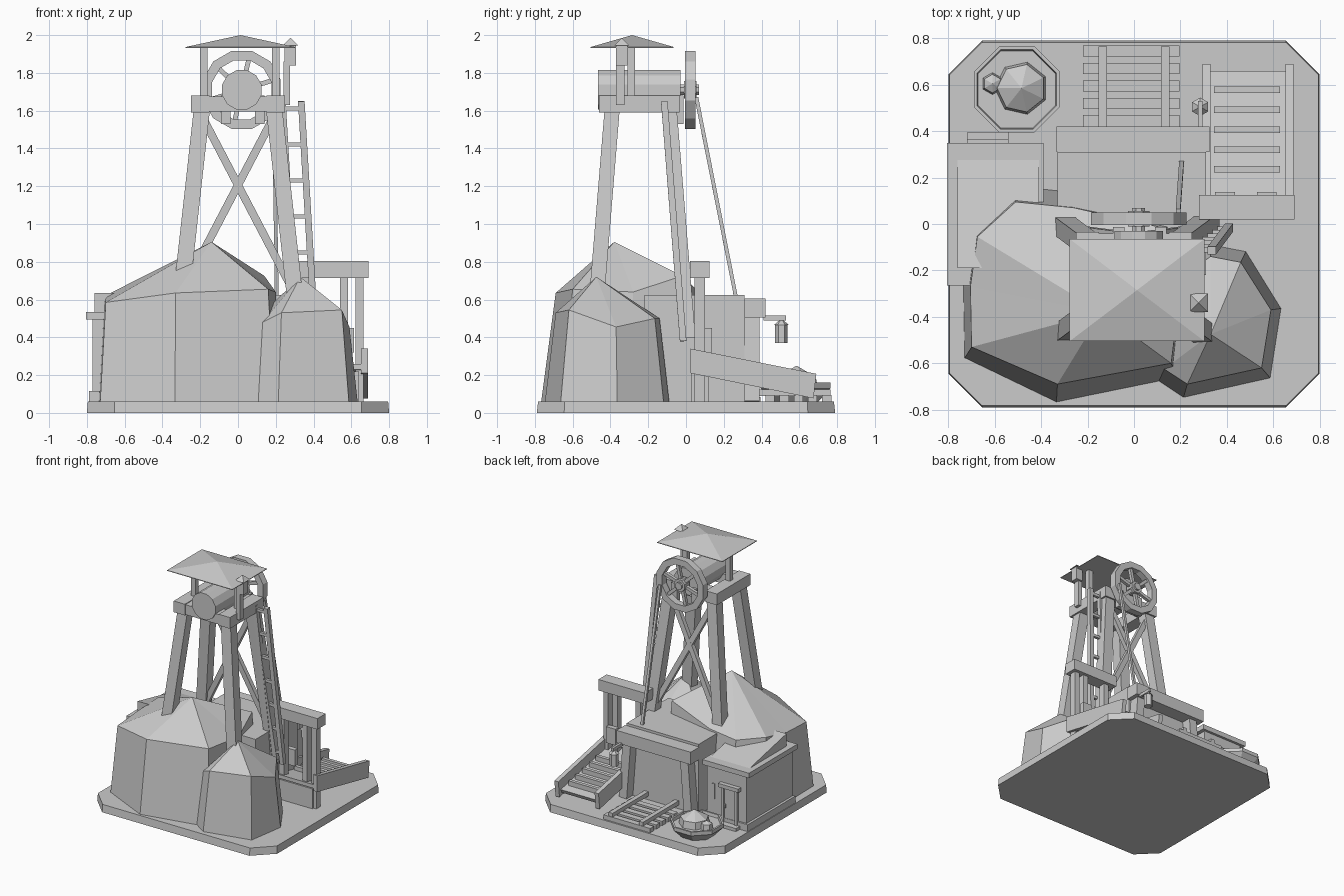
import bpy, bmesh, math
from mathutils import Vector

if "Cube" in bpy.data.objects:
    bpy.data.objects.remove(bpy.data.objects["Cube"], do_unlink=True)

grey = bpy.data.materials.new("plain grey")
grey.use_nodes = True
GREY = (.6, .6, .6, 1)
grey.diffuse_color = GREY
grey.node_tree.nodes["Principled BSDF"].inputs["Base Color"].default_value = GREY

GROUND = .06  # top of the slab everything stands on


def finish(name, bm):
    bmesh.ops.recalc_face_normals(bm, faces=bm.faces)
    mesh = bpy.data.meshes.new(name)
    bm.to_mesh(mesh)
    bm.free()
    mesh.materials.append(grey)
    part = bpy.data.objects.new(name, mesh)
    bpy.context.collection.objects.link(part)


def bridge(bm, lower, upper):
    for i in range(len(lower)):
        bm.faces.new((lower[i - 1], lower[i], upper[i], upper[i - 1]))


def loft(name, rings, tip=None):
    """Skin equal-sized rings of points; close with a face or a tip point."""
    bm = bmesh.new()
    loops = [[bm.verts.new(point) for point in ring] for ring in rings]
    for lower, upper in zip(loops, loops[1:]):
        bridge(bm, lower, upper)
    bm.faces.new(loops[0])
    last = loops[-1]
    if tip:
        top = bm.verts.new(tip)
        for i in range(len(last)):
            bm.faces.new((last[i - 1], last[i], top))
    else:
        bm.faces.new(last)
    finish(name, bm)


def rect(left, right, front, back, z):
    return [(left, front, z), (right, front, z), (right, back, z), (left, back, z)]


def box(name, left, right, front, back, bottom, top):
    loft(name, [rect(left, right, front, back, z) for z in (bottom, top)])


def beam(name, start, end, width, depth):
    """Square-ended bar between two points."""
    start, end = Vector(start), Vector(end)
    axis = (end - start).normalized()
    side = axis.cross(Vector((0, 1, 0))).normalized()
    up = side.cross(axis) * depth / 2
    side *= width / 2
    loft(name, [[p - side - up, p + side - up, p + side + up, p - side + up]
                for p in (start, end)])


def circle(radius, sides, x, y, z, vertical=False):
    points = []
    for i in range(sides):
        angle = math.tau * (i + .5) / sides
        across, along = radius * math.cos(angle), radius * math.sin(angle)
        points.append((x + across, y, z + along) if vertical else (x + across, y + along, z))
    return points


def turned(name, sides, x, y, profile, tip=None):
    """Upright round part from (radius, height) pairs."""
    loft(name, [circle(radius, sides, x, y, z) for radius, z in profile],
         tip and (x, y, tip))


# Ground slab with cut corners
def slab_ring(half_x, half_y, cut, z):
    quarter = [(half_x, half_y - cut), (half_x - cut, half_y)]
    ring = quarter + [(-x, y) for x, y in reversed(quarter)]
    return [(x, y, z) for x, y in ring + [(-x, -y) for x, y in ring]]


loft("ground_slab", [slab_ring(.8, .79, .145, 0), slab_ring(.795, .783, .14, GROUND)])


# Rocks: a rim that flares out towards the ground, with a peak on top
def rock(name, centre_x, centre_y, flare_x, flare_y, rim, peak):
    base = [(centre_x + (x - centre_x) * flare_x,
             centre_y + (y - centre_y) * flare_y, GROUND - .01) for x, y, z in rim]
    loft(name, [base, rim], peak)


rock("main_rock", -.27, -.28, 1.07, 1.19, [
    (-.7, -.53, .585), (-.33, -.69, .635), (.16, -.6, .655), (.2, -.28, .64),
    (.14, -.02, .725), (-.26, .07, .64), (-.51, .095, .625), (-.675, -.055, .635),
    (-.705, -.27, .6)], (-.14, -.38, .905))
rock("side_rock", .33, -.4, 1.17, 1.2, [
    (.13, -.625, .48), (.23, -.69, .53), (.55, -.62, .545), (.59, -.37, .455),
    (.46, -.165, .5), (.33, -.14, .5), (.1, -.3, .5)], (.33, -.475, .72))

# Tunnel entrance and its rails
box("entrance_block", -.33, .31, -.22, .31, GROUND, .625)
box("entrance_lintel", -.335, .325, .31, .42, .505, .605)
for side in (-1, 1):
    beam("entrance_post", (side * .29, .35, GROUND), (side * .255, .35, .51), .07, .08)
    rail = side * .135
    box("track_rail", rail - .018, rail + .018, .31, .765, .09, .125)
for i in range(5):
    y = .445 + i * .075
    box("sleeper", -.22, .195, y - .024, y + .024, GROUND, .095)

# Hanging lamp on its arm
lamp_x, lamp_y = .285, .505
box("lamp_arm", lamp_x - .01, lamp_x + .01, .41, .53, .49, .515)
turned("hanging_lamp", 6, lamp_x, lamp_y, [(.033, .37), (.033, .465), (.04, .465)], .5)

# Hut with lean-to roof
box("hut_walls", -.77, -.42, -.25, .33, GROUND, .5)
box("hut_plinth", -.79, -.41, -.26, .345, GROUND, .115)
box("hut_eave", -.805, -.39, -.265, .35, .495, .535)
loft("hut_roof", [[(x, -.19, .53), (x, .3, .53), (x, -.19, .635)] for x in (-.76, -.41)])

# Hut door and window
wall, door_left, door_right = .325, -.69, -.57
box("door", door_left, door_right, wall, wall + .017, GROUND, .36)
for x in (door_left, door_right):
    box("door_jamb", x - .01, x + .01, wall, wall + .03, GROUND, .37)
box("door_lintel", door_left - .03, door_right + .03, wall, wall + .04, .36, .39)
box("door_step", door_left - .03, door_right + .03, wall, wall + .07, GROUND, .085)
box("door_handle", door_right - .025, door_right - .015, wall, wall + .03, .2, .23)
box("window_slit", -.49, -.465, wall, wall + .012, .24, .36)

# Ore tub with a heap
turned("ore_tub", 8, -.505, .58,
       [(.13, GROUND), (.2, .13), (.2, .16), (.185, .16), (.18, .135)])
turned("ore_heap", 7, -.485, .585, [(.118, .12), (.105, .19)], .25)
turned("ore_lump", 6, -.61, .605, [(.05, .12), (.04, .18)], .2)


# Sloping chute with cleats
CHUTE_TOP, SLOPE = .345, .2


def slope_board(name, left, right, drop, thick, end):
    start = .025
    high, low = [CHUTE_TOP - drop - SLOPE * y for y in (start, end)]
    loft(name, [[(x, start, high), (x, end, low), (x, end - .015, low - thick),
                 (x, start, high - thick)] for x in (left, right)])


for x in (.295, .652):
    slope_board("chute_side", x, x + .035, 0, .13, .69)
slope_board("chute_floor", .33, .655, .08, .03, .66)
for i in range(5):
    y = .235 + i * .086
    z = CHUTE_TOP - .08 - SLOPE * y
    box("chute_cleat", .345, .63, y - .014, y + .014, z - .01, z + .035)
box("chute_foot", .34, .64, .03, .12, GROUND, .22)

# Gate frame above the chute
for x in (.335, .54, .622):
    box("gate_post", x, x + .043, .045, .1, GROUND, .72)
box("gate_beam", .28, .692, .02, .125, .715, .803)
for x in (.35, .53):
    box("gate_panel", x, x + .085, .1, .138, .32, .45)

# Tower legs, cross braces and platform frame
TOWER_Y = -.24


def leg_section(x, y, z):
    return rect(x - .043, x + .043, y - .04, y + .04, z)


for side in (-1, 1):
    for end in (-1, 1):
        loft("tower_leg", [leg_section(side * .325, TOWER_Y + end * .25, .4),
                           leg_section(side * .19, TOWER_Y + end * .15, 1.62)])
    beam("cross_brace", (-side * .18, -.08, 1.55), (side * .28, -.02, .67), .042, .035)
    box("platform_side", side * .2 - .05, side * .2 + .05, -.46, -.035, 1.59, 1.68)
for y in (-.455, -.14):
    box("platform_cross", -.245, .245, y, y + .1, 1.595, 1.675)

# Ladder leaning beside the tower
outer_top, outer_foot = Vector((.335, -.115, 1.65)), Vector((.41, -.015, .38))
inward = Vector((-.1, 0, 0))
for offset in (inward * 0, inward):
    beam("ladder_rail", outer_top + offset, outer_foot + offset, .035, .035)
for i in range(7):
    rung = outer_top.lerp(outer_foot, .03 + i * .15)
    beam("ladder_rung", rung + inward, rung, .022, .022)

# Winding drum, wheel and rope
WHEEL_X, WHEEL_Z = .02, 1.71


def wheel_ring(radius, sides, y):
    return circle(radius, sides, WHEEL_X, y, WHEEL_Z, vertical=True)


def disc(name, radius, sides, front, back):
    loft(name, [wheel_ring(radius, sides, y) for y in (front, back)])


disc("winding_drum", .108, 12, -.465, -.03)
disc("wheel_axle", .03, 8, -.05, .07)
disc("wheel_hub", .05, 8, -.01, .055)
bm = bmesh.new()
section = [(.213, -.005), (.213, .05), (.162, .05), (.162, -.005)]
loops = [[bm.verts.new(point) for point in wheel_ring(radius, 12, y)] for radius, y in section]
for k in range(len(loops)):
    bridge(bm, loops[k - 1], loops[k])
finish("wheel_rim", bm)
hub = Vector((WHEEL_X, .022, WHEEL_Z))
for i in range(6):
    angle = math.tau * i / 6 + .3
    reach = Vector((math.cos(angle), 0, math.sin(angle))) * .17
    beam("wheel_spoke", hub, hub + reach, .025, .025)
for x in (-.09, .09):
    box("wheel_bracket", x, x + .05, -.05, -.012, 1.53, 1.68)
beam("rope", (.19, .055, 1.67), (.205, .265, .61), .02, .02)

# Canopy and signal lamp
for x in (-.182, .2):
    box("canopy_post", x - .02, x + .02, -.31, -.27, 1.67, 1.95)
loft("canopy_roof", [rect(-.277, .303, -.505, -.065, z) for z in (1.932, 1.937)],
     (.013, -.285, 2))
box("signal_post", .24, .275, -.37, -.325, 1.63, 1.86)
box("signal_lamp", .247, .307, -.37, -.31, 1.84, 1.945)
loft("signal_cap", [rect(.238, .318, -.38, -.3, 1.945)], (.278, -.34, 1.985))
